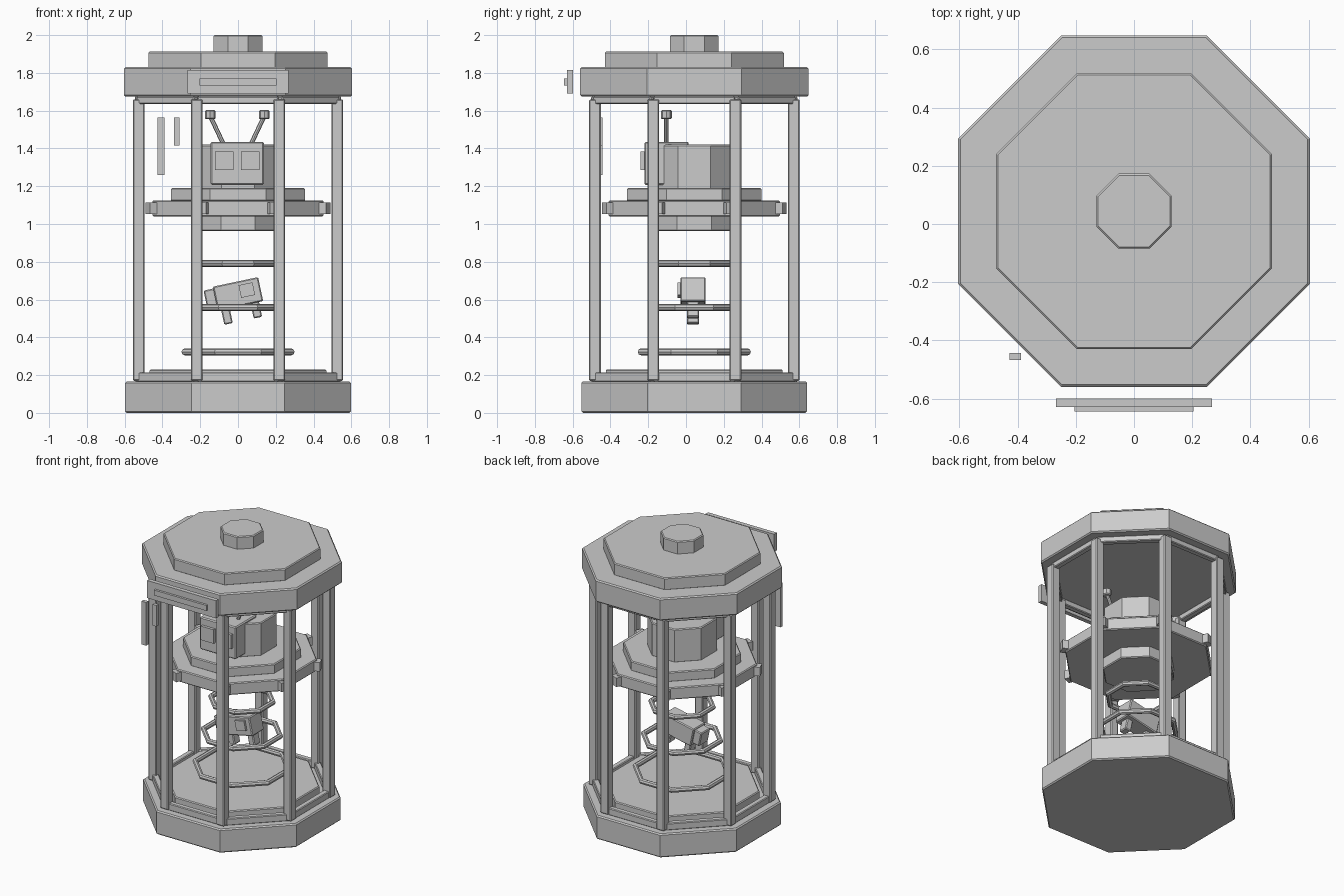
import bpy, math
from mathutils import Vector

if "Cube" in bpy.data.objects:
    bpy.data.objects.remove(bpy.data.objects["Cube"])

YC = 0.044                       # y of the cabin axis
C8 = math.cos(math.pi / 8)

grey = bpy.data.materials.new("plain grey")
grey.diffuse_color = (0.6, 0.6, 0.6, 1)
grey.use_nodes = True
grey.node_tree.nodes["Principled BSDF"].inputs["Base Color"].default_value = grey.diffuse_color


def finish(name, bevel=0.0):
    o = bpy.context.object
    o.name = name
    o.data.materials.append(grey)
    if bevel:
        m = o.modifiers.new("bevel", 'BEVEL')
        m.width = bevel
        m.segments = 1
        m.limit_method = 'ANGLE'
        m.angle_limit = math.radians(50)
    return o


def octagon(name, apothem, z0, z1, bevel=0.006):
    """Eight-sided slab with flat sides towards x and y."""
    bpy.ops.mesh.primitive_cylinder_add(
        vertices=8, radius=apothem / C8, depth=z1 - z0,
        location=(0, YC, (z0 + z1) / 2), rotation=(0, 0, math.pi / 8))
    o = finish(name)
    m = o.modifiers.new("bevel", 'BEVEL')
    m.width = bevel
    m.segments = 1
    m.limit_method = 'ANGLE'
    m.angle_limit = math.radians(60)   # only the rims, not the corners
    return o


def box(name, loc, size, rot=(0, 0, 0), bevel=0.0):
    bpy.ops.mesh.primitive_cube_add(size=1, location=loc, rotation=rot)
    o = bpy.context.object
    o.scale = size
    bpy.ops.object.transform_apply(location=False, rotation=False, scale=True)
    return finish(name, bevel)


def rod(name, a, b, r, sides=8, bevel=0.0):
    a, b = Vector(a), Vector(b)
    d = b - a
    bpy.ops.mesh.primitive_cylinder_add(
        vertices=sides, radius=r, depth=d.length, location=(a + b) / 2,
        rotation=d.to_track_quat('Z', 'Y').to_euler())
    return finish(name, bevel)


# base, floor and roof
octagon("base", 0.597, 0, 0.167, 0.008)
octagon("floor", 0.468, 0.16, 0.23)
octagon("roof_lower", 0.604, 1.674, 1.83, 0.008)
octagon("roof_upper", 0.474, 1.825, 1.912)
octagon("roof_knob", 0.129, 1.905, 2.0)

# corner posts, platform brackets and rails between posts
for i in range(8):
    a = math.pi / 8 + i * math.pi / 4
    c, s = math.cos(a), math.sin(a)
    r = 0.526 / C8
    box(f"post_{i}", (r * c, YC + r * s, 0.915), (0.062, 0.062, 1.49), bevel=0.006)
    box(f"bracket_{i}", (0.487 * c, YC + 0.487 * s, 1.083),
        (0.06, 0.06, 0.062), (0, 0, a))
    m = i * math.pi / 4
    for n, z, h in (("lower", 0.19, 0.05), ("upper", 1.655, 0.04)):
        box(f"{n}_rail_{i}",
            (0.526 * math.cos(m), YC + 0.526 * math.sin(m), z),
            (0.04, 0.43, h), (0, 0, m), bevel=0.005)

# middle platform
octagon("platform", 0.453, 1.04, 1.125)
octagon("platform_step", 0.356, 1.12, 1.19)
octagon("pedestal", 0.21, 1.185, 1.42)
octagon("platform_hub", 0.22, 0.962, 1.045)

# floating rings
for i, (z, a) in enumerate(((0.323, 0.30), (0.557, 0.25), (0.79, 0.205))):
    bpy.ops.mesh.primitive_torus_add(
        major_segments=8, minor_segments=8, major_radius=(a - 0.018) / C8,
        minor_radius=0.0185, location=(0, YC, z), rotation=(0, 0, math.pi / 8))
    finish(f"ring_{i}")

# upper robot head with eyes and antennae
HX = -0.004
box("head", (HX, -0.103, 1.321), (0.282, 0.235, 0.228), bevel=0.007)
for side, sx in (("left", -1), ("right", 1)):
    box(f"eye_{side}", (HX + sx * 0.069, -0.229, 1.334), (0.1, 0.022, 0.098))
    rod(f"antenna_{side}", (HX + sx * 0.074, -0.104, 1.425),
        (HX + sx * 0.14, -0.104, 1.565), 0.012)
    rod(f"antenna_tip_{side}", (HX + sx * 0.143, -0.104, 1.555),
        (HX + sx * 0.143, -0.104, 1.603), 0.029, 8, 0.006)

# lower tilted figure
T = math.radians(12)
BX, BZ = 0.0, 0.63


def tilted(name, u, y, v, size, bevel=0.006):
    x = BX + u * math.cos(T) - v * math.sin(T)
    z = BZ + u * math.sin(T) + v * math.cos(T)
    return box(name, (x, y, z), size, (0, -T, 0), bevel)


tilted("figure_body", 0, 0.037, 0, (0.245, 0.132, 0.13))
tilted("figure_pack", -0.145, 0.037, 0.005, (0.06, 0.1, 0.1))
tilted("figure_plate", 0.05, -0.036, 0.01, (0.075, 0.016, 0.068), 0)
for n, u in (("left", -0.082), ("right", 0.077)):
    tilted(f"figure_leg_{n}", u, 0.037, -0.10, (0.046, 0.066, 0.09))

# front sign plate and its stripe
box("sign_plate", (0, -0.614, 1.752), (0.536, 0.03, 0.124))
box("sign_stripe", (0, -0.637, 1.751), (0.408, 0.016, 0.038))

# glass glints by the front left corner
box("glint_long", (-0.408, -0.455, 1.412), (0.038, 0.025, 0.304))
box("glint_short", (-0.325, -0.455, 1.49), (0.03, 0.025, 0.15))
